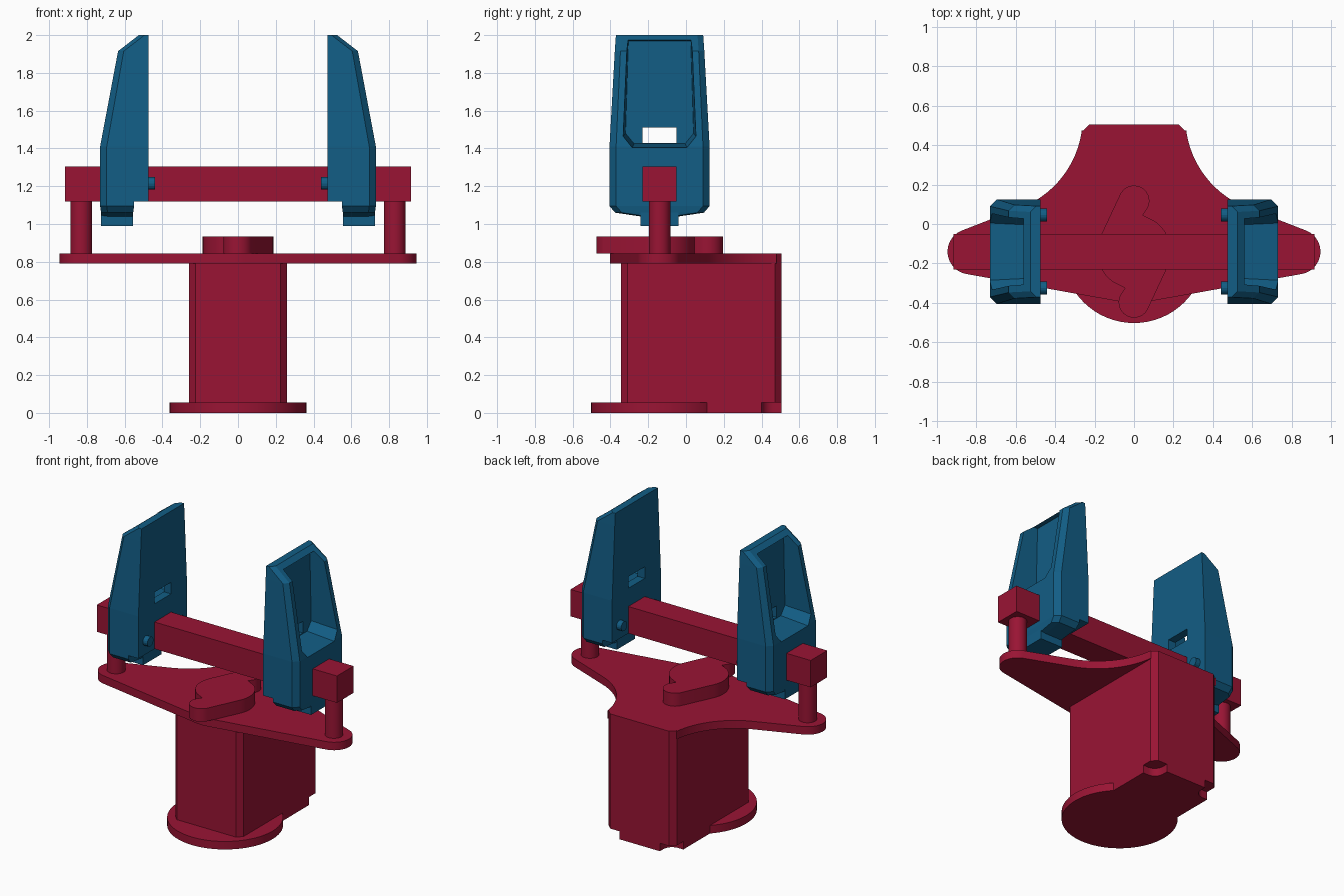
import bpy, bmesh
from math import sin, cos, radians
from mathutils import Vector

if "Cube" in bpy.data.objects:
    bpy.data.objects.remove(bpy.data.objects["Cube"])

CY = -0.14  # y of the mechanism's centre line


def material(name, colour):
    m = bpy.data.materials.new(name)
    m.diffuse_color = (*colour, 1)
    m.use_nodes = True
    m.node_tree.nodes["Principled BSDF"].inputs["Base Color"].default_value = m.diffuse_color
    return m


RED = material("red_metal", (0.32, 0.007, 0.034))
BLUE = material("blue_plastic", (0.006, 0.11, 0.235))


def finish(bm, name, mat, smooth=False):
    bmesh.ops.recalc_face_normals(bm, faces=bm.faces)
    me = bpy.data.meshes.new(name)
    bm.to_mesh(me)
    bm.free()
    ob = bpy.data.objects.new(name, me)
    bpy.context.collection.objects.link(ob)
    if mat:
        me.materials.append(mat)
    if smooth:
        bpy.ops.object.select_all(action='DESELECT')
        ob.select_set(True)
        bpy.context.view_layer.objects.active = ob
        bpy.ops.object.shade_smooth_by_angle(angle=radians(30))
    return ob


def prism(name, outline, z0, z1, mat=RED, smooth=True):
    bm = bmesh.new()
    f = bm.faces.new([bm.verts.new((x, y, z0)) for x, y in outline])
    g = bmesh.ops.extrude_face_region(bm, geom=[f])
    bmesh.ops.translate(bm, vec=(0, 0, z1 - z0),
                        verts=[v for v in g["geom"] if isinstance(v, bmesh.types.BMVert)])
    return finish(bm, name, mat, smooth)


def hull(name, points, mat):
    bm = bmesh.new()
    r = bmesh.ops.convex_hull(bm, input=[bm.verts.new(p) for p in points])
    junk = [e for e in r["geom_interior"] + r["geom_unused"] if isinstance(e, bmesh.types.BMVert)]
    bmesh.ops.delete(bm, geom=list(set(junk)), context='VERTS')
    bmesh.ops.dissolve_limit(bm, angle_limit=0.01, verts=bm.verts, edges=bm.edges)
    return finish(bm, name, mat)


def box(name, x, y, z, mat):
    return hull(name, [(a, b, c) for a in x for b in y for c in z], mat)


def arc(cx, cy, r, a0, a1, n):
    return [(cx + r * cos(radians(a0 + (a1 - a0) * i / n)),
             cy + r * sin(radians(a0 + (a1 - a0) * i / n))) for i in range(n + 1)]


def mirrored(half):
    return half + [(-x, y) for x, y in reversed(half) if abs(x) > 1e-4]


# Base disc and column, with notched back corners at the foot
prism("base_disc", arc(0, CY, 0.362, 0, 354.375, 63), 0, 0.055)
front = [(0.225, -0.345), (0.26, -0.31)]
back = [(0.26, 0.47), (0.225, 0.505)]
prism("column", mirrored(front + back), 0.055, 0.79)
notch = [(0.26, 0.4)] + arc(0.22, 0.465, 0.065, 270, 180, 6) + [(0.155, 0.505)]
prism("column_foot", mirrored(front + notch), 0, 0.055)

# Winged top plate: round nose, rounded wing tips, concave shoulders
plate = (arc(0, CY, 0.262, 270, 280, 3) + arc(0.83, CY, 0.115, 280, 427, 16)
         + arc(0.75, 0.54, 0.49, 250, 187, 16) + back)
prism("top_plate", mirrored(plate), 0.79, 0.845)

# Rotating lever: hub with two opposed lobes
lobe = ([(0.045, 0.185)] + arc(0, 0.257, 0.078, -30, 150, 14)
        + arc(0, 0, 0.187, 153, 237, 10))
lever = lobe + [(-x, -y) for x, y in lobe]
prism("lever", [(x, y + CY) for x, y in lever], 0.845, 0.935)

# Guide bar on two posts
box("guide_bar", (-0.915, 0.915), (CY - 0.09, CY + 0.09), (1.12, 1.305), RED)
for s, side in ((-1, "left"), (1, "right")):
    prism(side + "_post", arc(s * 0.83, CY, 0.057, 0, 348.75, 31), 0.845, 1.12)


def jaw_section(x0, x1, w, z, s, c=0.035):
    pts = [(x0, w), (x1 - c, w), (x1, w - c)]
    return [(s * x, CY + t * y, z) for x, y in pts for t in (-1, 1)]


def pocket_ring(x, s, grow):
    ring = [(0.165, 1.97), (0.18, 1.48), (0.135, 1.425)]
    k = 1 + grow
    return [(s * x, CY + t * y * k, 1.7 + (z - 1.7) * k) for y, z in ring for t in (-1, 1)]


# Gripper jaws: tapered chamfered shell with a pocket and a through slot
for s, side in ((-1, "left"), (1, "right")):
    pts = []
    for x1, w, z, c in ((0.73, 0.265, 1.12, 0.035), (0.73, 0.265, 1.41, 0.035),
                        (0.635, 0.237, 1.915, 0.03), (0.525, 0.231, 2.0, 0.03)):
        pts += jaw_section(0.475, x1, w, z, s, c)
    jaw = hull(side + "_jaw", pts, BLUE)
    cutters = [hull("pocket_cutter", pocket_ring(0.53, s, 0) + pocket_ring(0.80, s, 0.1), None),
               box("slot_cutter", (s * 0.4, s * 0.6), (CY - 0.09, CY + 0.09), (1.43, 1.51), None)]
    for c in cutters:
        m = jaw.modifiers.new("cut", 'BOOLEAN')
        m.operation, m.solver, m.object = 'DIFFERENCE', 'EXACT', c
    dg = bpy.context.evaluated_depsgraph_get()
    cut = bpy.data.meshes.new_from_object(jaw.evaluated_get(dg))
    jaw.modifiers.clear()
    jaw.data = cut
    for c in cutters:
        bpy.data.objects.remove(c)

    # Bevelled underside and foot
    hull(side + "_jaw_underside",
         jaw_section(0.55, 0.73, 0.265, 1.12, s) + jaw_section(0.55, 0.73, 0.265, 1.095, s)
         + jaw_section(0.555, 0.725, 0.235, 1.06, s) + jaw_section(0.56, 0.72, 0.1, 1.04, s), BLUE)
    box(side + "_jaw_foot", (s * 0.555, s * 0.725), (CY - 0.1, CY + 0.1), (0.99, 1.06), BLUE)

    # Small pins on the gripping face
    for t, end in ((-1, "front"), (1, "back")):
        ring = arc(CY + t * 0.185, 1.215, 0.033, 0, 337.5, 15)
        hull(f"{side}_{end}_pin", [(s * x, y, z) for x in (0.44, 0.49) for y, z in ring], BLUE)
